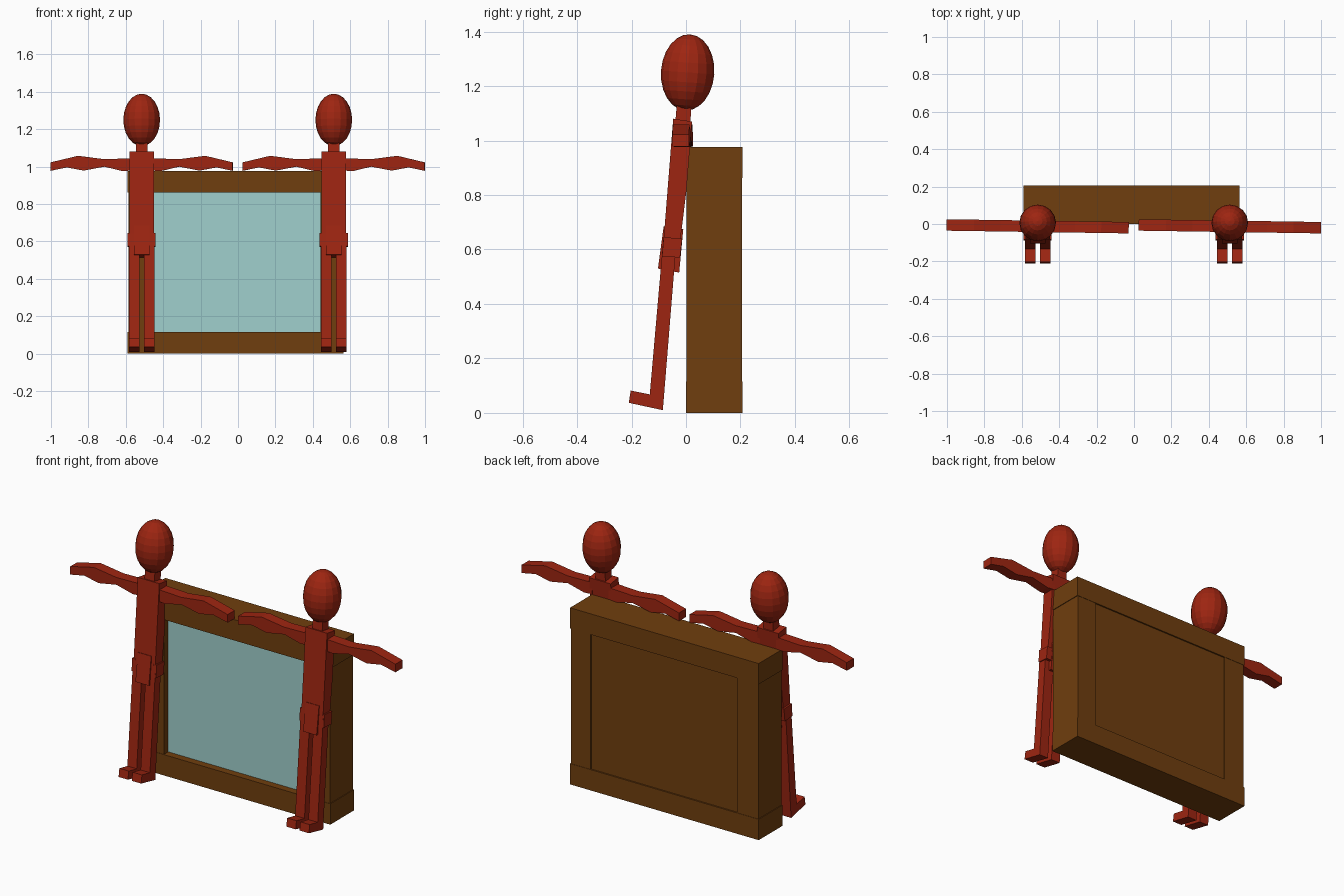
import bpy, bmesh, math
from mathutils import Matrix, Vector

cube = bpy.data.objects.get("Cube")
if cube:
    bpy.data.objects.remove(cube, do_unlink=True)


def material(name, rgb):
    m = bpy.data.materials.new(name)
    m.use_nodes = True
    lin = [((c / 255 + 0.055) / 1.055) ** 2.4 for c in rgb] + [1]
    m.diffuse_color = lin
    bsdf = next(n for n in m.node_tree.nodes if n.type == 'BSDF_PRINCIPLED')
    bsdf.inputs["Base Color"].default_value = lin
    return m


RED = material("brick red", (158, 37, 17))
BROWN = material("wood brown", (112, 62, 14))
GLASS = material("pale teal glass", (160, 208, 205))


def finish(name, bm, mat):
    bmesh.ops.recalc_face_normals(bm, faces=bm.faces)
    mesh = bpy.data.meshes.new(name)
    bm.to_mesh(mesh)
    bm.free()
    mesh.materials.append(mat)
    ob = bpy.data.objects.new(name, mesh)
    bpy.context.collection.objects.link(ob)
    return ob


def prism(name, pts, axis, lo, hi, mat):
    """Extrude a flat outline along x (points are y, z) or y (points are x, z)."""
    bm = bmesh.new()
    place = (lambda a, b: (lo, a, b)) if axis == 'x' else (lambda a, b: (a, lo, b))
    face = bm.faces.new([bm.verts.new(place(a, b)) for a, b in pts])
    out = bmesh.ops.extrude_face_region(bm, geom=[face])
    step = Vector((hi - lo, 0, 0)) if axis == 'x' else Vector((0, hi - lo, 0))
    moved = [v for v in out["geom"] if isinstance(v, bmesh.types.BMVert)]
    bmesh.ops.translate(bm, verts=moved, vec=step)
    return finish(name, bm, mat)


def box(name, x, y, z, mat):
    return prism(name, [(x[0], z[0]), (x[1], z[0]), (x[1], z[1]), (x[0], z[1])],
                 'y', y[0], y[1], mat)


# Cabinet: rails overhang the stiles slightly, panels are set back
LEFT, RIGHT, DEPTH, TOP, RAIL = -0.59, 0.565, 0.207, 0.977, 0.115
box("bottom_rail", (LEFT, RIGHT), (0, DEPTH), (0, RAIL), BROWN)
box("top_rail", (LEFT, RIGHT), (0, DEPTH), (TOP - RAIL, TOP), BROWN)
for name, x in (("right_stile", (LEFT + 0.004, -0.455)), ("left_stile", (0.44, RIGHT - 0.004))):
    box(name, x, (0.002, DEPTH - 0.002), (RAIL, TOP - RAIL), BROWN)
box("back_panel", (-0.455, 0.44), (0.17, DEPTH - 0.008), (RAIL, TOP - RAIL), BROWN)
box("glass_pane", (-0.455, 0.44), (0.04, 0.05), (RAIL, TOP - RAIL), GLASS)

# Side outlines of the leaning figure
LEG = [(-0.085, 0.01), (-0.21, 0.037), (-0.203, 0.082), (-0.133, 0.068),
       (-0.083, 0.64), (-0.034, 0.64)]
TORSO = [(-0.085, 0.6), (-0.047, 1.08), (0.022, 1.07), (0.002, 0.82), (-0.025, 0.6)]
HIPS = [(-0.088, 0.575), (-0.082, 0.645), (-0.014, 0.64), (-0.022, 0.57)]
PELVIS = [(-0.103, 0.53), (-0.082, 0.685), (-0.01, 0.675), (-0.025, 0.515)]
NECK = [(-0.04, 1.06), (-0.033, 1.14), (0.02, 1.14), (0.016, 1.06)]
# Front outline of one arm, from the shoulder out to the hand and back
ARM = [(0.05, 1.045), (0.2, 1.04), (0.34, 1.058), (0.487, 1.023), (0.487, 0.978),
       (0.4, 0.996), (0.31, 0.979), (0.2, 1.0), (0.1, 0.976), (0.05, 0.98)]


def figure(side, cx):
    for leg, s in (("left", 1), ("right", -1)):
        prism(f"{side}_figure_{leg}_leg", LEG, 'x', cx + s * 0.012, cx + s * 0.069, RED)
        arm = prism(f"{side}_figure_{leg}_arm", [(s * x, z) for x, z in ARM],
                    'y', -0.032, 0.029, RED)
        arm.data.transform(Matrix.Translation((cx, -0.011, 0)) @ Matrix.Rotation(-0.015, 4, 'Z'))
    for part, outline, half in (("torso", TORSO, 0.066), ("hips", HIPS, 0.075),
                                ("pelvis", PELVIS, 0.041), ("neck", NECK, 0.03)):
        prism(f"{side}_figure_{part}", outline, 'x', cx - half, cx + half, RED)
    # Faceted egg-shaped head
    bm = bmesh.new()
    bmesh.ops.create_uvsphere(bm, u_segments=16, v_segments=12, radius=1)
    bm.transform(Matrix.Translation((cx, 0.006, 1.25)) @ Matrix.Rotation(math.radians(-4), 4, 'X')
                 @ Matrix.Diagonal((0.098, 0.098, 0.14, 1)))
    finish(f"{side}_figure_head", bm, RED)


figure("right", -0.515)
figure("left", 0.512)
